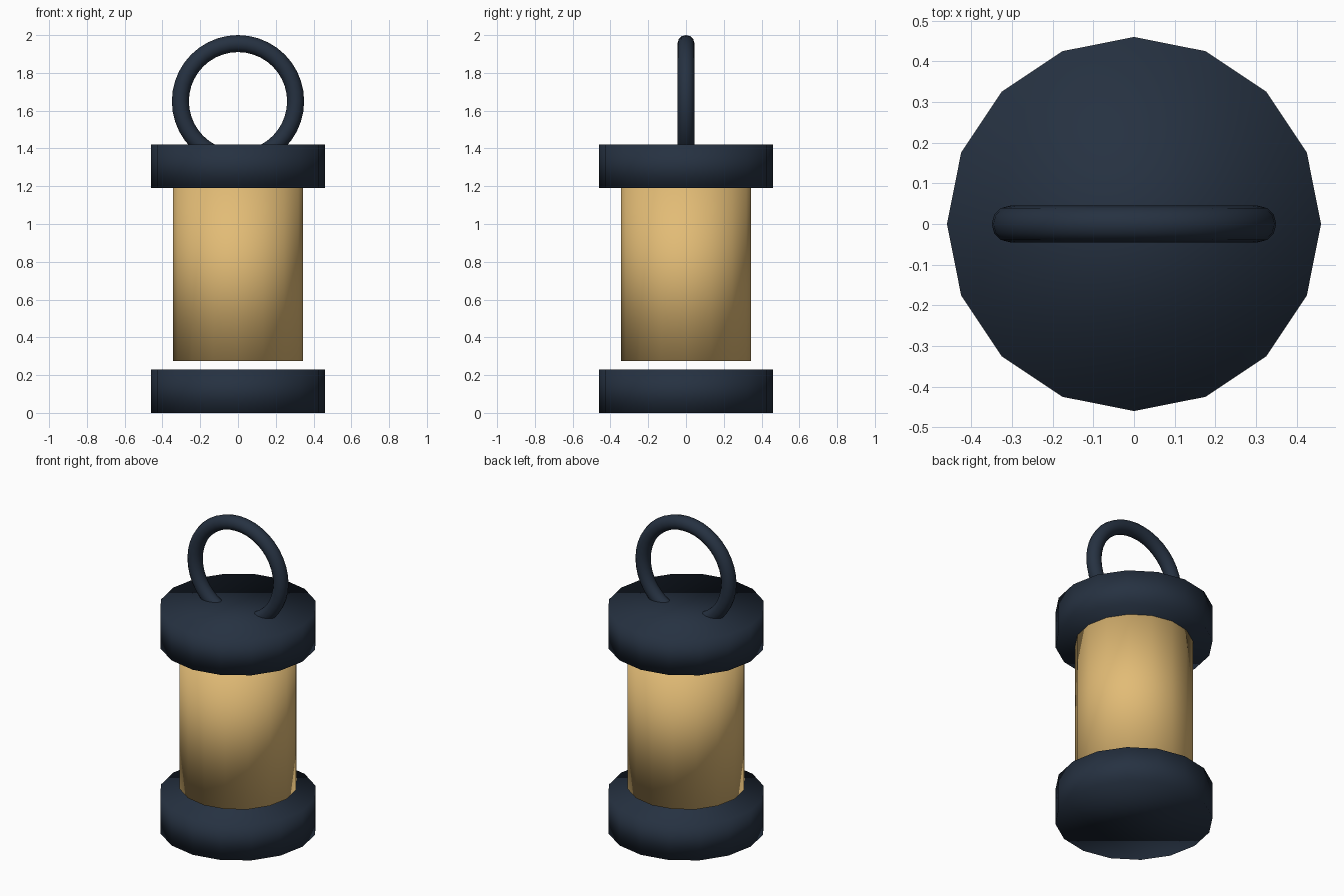
import bpy
import math

cube = bpy.data.objects.get("Cube")
if cube:
    bpy.data.objects.remove(cube, do_unlink=True)


def make_material(name, color):
    mat = bpy.data.materials.new(name)
    mat.use_nodes = True
    mat.diffuse_color = (*color, 1)
    bsdf = next(n for n in mat.node_tree.nodes if n.type == "BSDF_PRINCIPLED")
    bsdf.inputs["Base Color"].default_value = (*color, 1)
    return mat


def finish(name, mat):
    obj = bpy.context.object
    obj.name = name
    obj.data.name = name
    obj.data.materials.append(mat)
    # Softly blended normals everywhere, including the rims
    bpy.ops.object.shade_smooth()
    return obj


def drum(name, radius, bottom, top, mat):
    bpy.ops.mesh.primitive_cylinder_add(
        vertices=16, radius=radius, depth=top - bottom,
        location=(0, 0, (bottom + top) / 2))
    return finish(name, mat)


navy = make_material("dark navy metal", (0.019, 0.031, 0.053))
amber = make_material("warm amber glass", (0.76, 0.50, 0.18))

# Lantern body: base, floating glass and cap
drum("base", 0.46, 0, 0.23, navy)
drum("glass", 0.345, 0.275, 1.195, amber)
drum("cap", 0.46, 1.19, 1.42, navy)

# Upright carrying ring, partly sunk into the cap
bpy.ops.mesh.primitive_torus_add(
    major_segments=40, minor_segments=12, major_radius=0.305,
    minor_radius=0.045, location=(0, 0, 1.65),
    rotation=(math.pi / 2, 0, 0))
finish("carrying_ring", navy)
